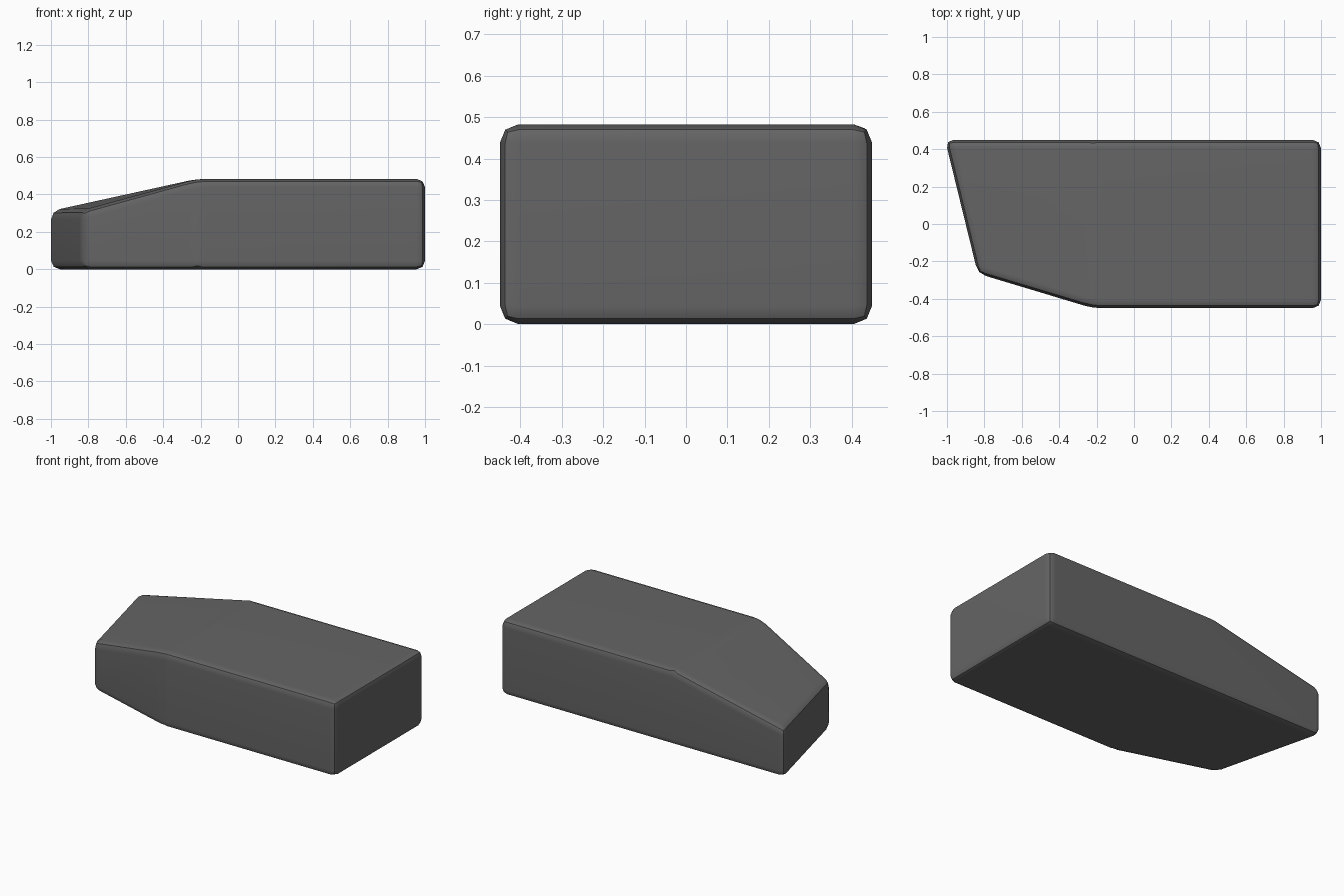
import bpy, bmesh, math

if "Cube" in bpy.data.objects:
    bpy.data.objects.remove(bpy.data.objects["Cube"])

# Footprint of the block, counter-clockwise, with the roof height at each corner
TOP, LOW = 0.483, 0.312
outline = [(1.0, -0.45, TOP), (1.0, 0.45, TOP),
           (-1.01, 0.45, LOW), (-0.835, -0.265, LOW), (-0.22, -0.45, TOP)]

bm = bmesh.new()
lower = [bm.verts.new((x, y, 0)) for x, y, z in outline]
upper = [bm.verts.new(p) for p in outline]
ridge = bm.verts.new((-0.22, 0.45, TOP))  # where the roof bends at the back

# Base, walls, flat roof and sloping nose roof
bm.faces.new(lower[::-1])
n = len(outline)
for i in range(n):
    j = (i + 1) % n
    wall = [lower[i], lower[j], upper[j], upper[i]]
    if i == 1:
        wall.insert(3, ridge)
    bm.faces.new(wall)
bm.faces.new((upper[0], upper[1], ridge, upper[4]))
bm.faces.new((ridge, upper[2], upper[3], upper[4]))
bm.normal_update()

# Two-step rounding on every edge
bmesh.ops.bevel(bm, geom=bm.edges[:], offset=0.045, offset_type='OFFSET',
                segments=2, profile=0.5, affect='EDGES', clamp_overlap=True)
bmesh.ops.recalc_face_normals(bm, faces=bm.faces)

mesh = bpy.data.meshes.new("wedge_block")
bm.to_mesh(mesh)
bm.free()
block = bpy.data.objects.new("wedge_block", mesh)
bpy.context.collection.objects.link(block)

# Dark grey finish
dark = bpy.data.materials.new("dark_grey")
dark.diffuse_color = (0.13, 0.13, 0.13, 1)
dark.use_nodes = True
dark.node_tree.nodes["Principled BSDF"].inputs["Base Color"].default_value = dark.diffuse_color
mesh.materials.append(dark)

# Smooth shading with flat-looking large faces
bpy.context.view_layer.objects.active = block
block.select_set(True)
bpy.ops.object.shade_smooth_by_angle(angle=math.radians(30))
weighted = block.modifiers.new("weighted_normals", 'WEIGHTED_NORMAL')
weighted.keep_sharp = True
